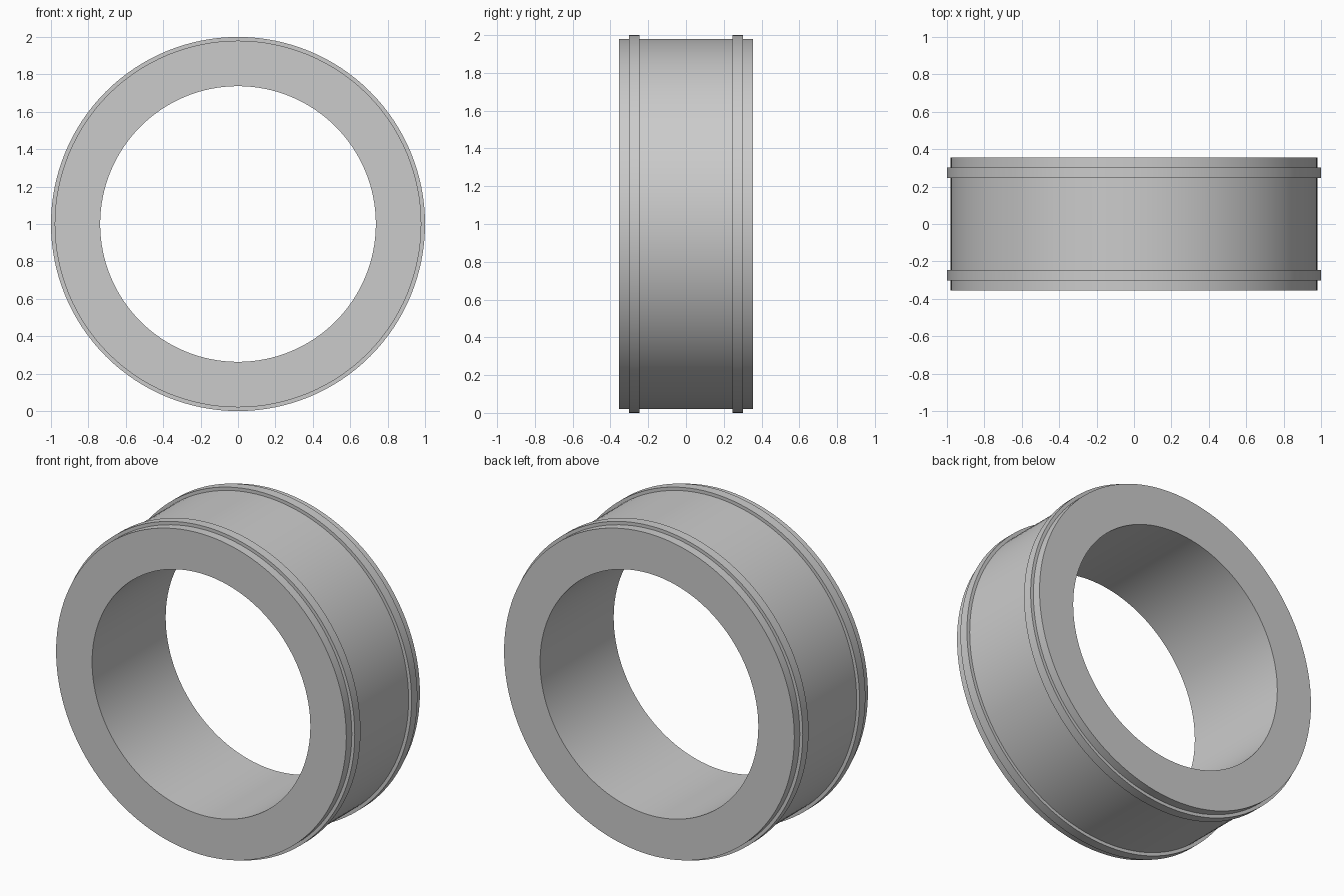
import bpy, bmesh, math
from mathutils import Matrix, Vector

cube = bpy.data.objects.get("Cube")
if cube:
    bpy.data.objects.remove(cube, do_unlink=True)

SEGMENTS = 128
CENTRE = Vector((0, 0, 1))

grey = bpy.data.materials.new("light_grey")
grey.use_nodes = True
grey.diffuse_color = (0.6, 0.6, 0.6, 1)
grey.node_tree.nodes["Principled BSDF"].inputs["Base Color"].default_value = grey.diffuse_color


def ring(name, inner, outer, y_front, y_back):
    """Spin a rectangular section around the y axis."""
    bm = bmesh.new()
    section = [(inner, y_front), (outer, y_front), (outer, y_back), (inner, y_back)]
    verts = [bm.verts.new((0, y, r)) for r, y in section]
    edges = [bm.edges.new((verts[i], verts[(i + 1) % 4])) for i in range(4)]
    bmesh.ops.spin(bm, geom=verts + edges, cent=(0, 0, 0), axis=(0, 1, 0),
                   angle=math.tau, steps=SEGMENTS)
    bmesh.ops.remove_doubles(bm, verts=bm.verts[:], dist=0.0001)
    bmesh.ops.transform(bm, matrix=Matrix.Translation(CENTRE), verts=bm.verts[:])
    bmesh.ops.recalc_face_normals(bm, faces=bm.faces[:])
    mesh = bpy.data.meshes.new(name)
    bm.to_mesh(mesh)
    bm.free()
    mesh.materials.append(grey)
    obj = bpy.data.objects.new(name, mesh)
    bpy.context.collection.objects.link(obj)
    bpy.ops.object.select_all(action="DESELECT")
    obj.select_set(True)
    bpy.context.view_layer.objects.active = obj
    bpy.ops.object.shade_smooth_by_angle(angle=math.radians(30))


# Thick-walled sleeve
ring("ring_body", 0.737, 0.98, -0.355, 0.355)

# Narrow raised ribs near both rims
ring("front_rib", 0.95, 1.0, -0.302, -0.246)
ring("back_rib", 0.95, 1.0, 0.246, 0.302)
